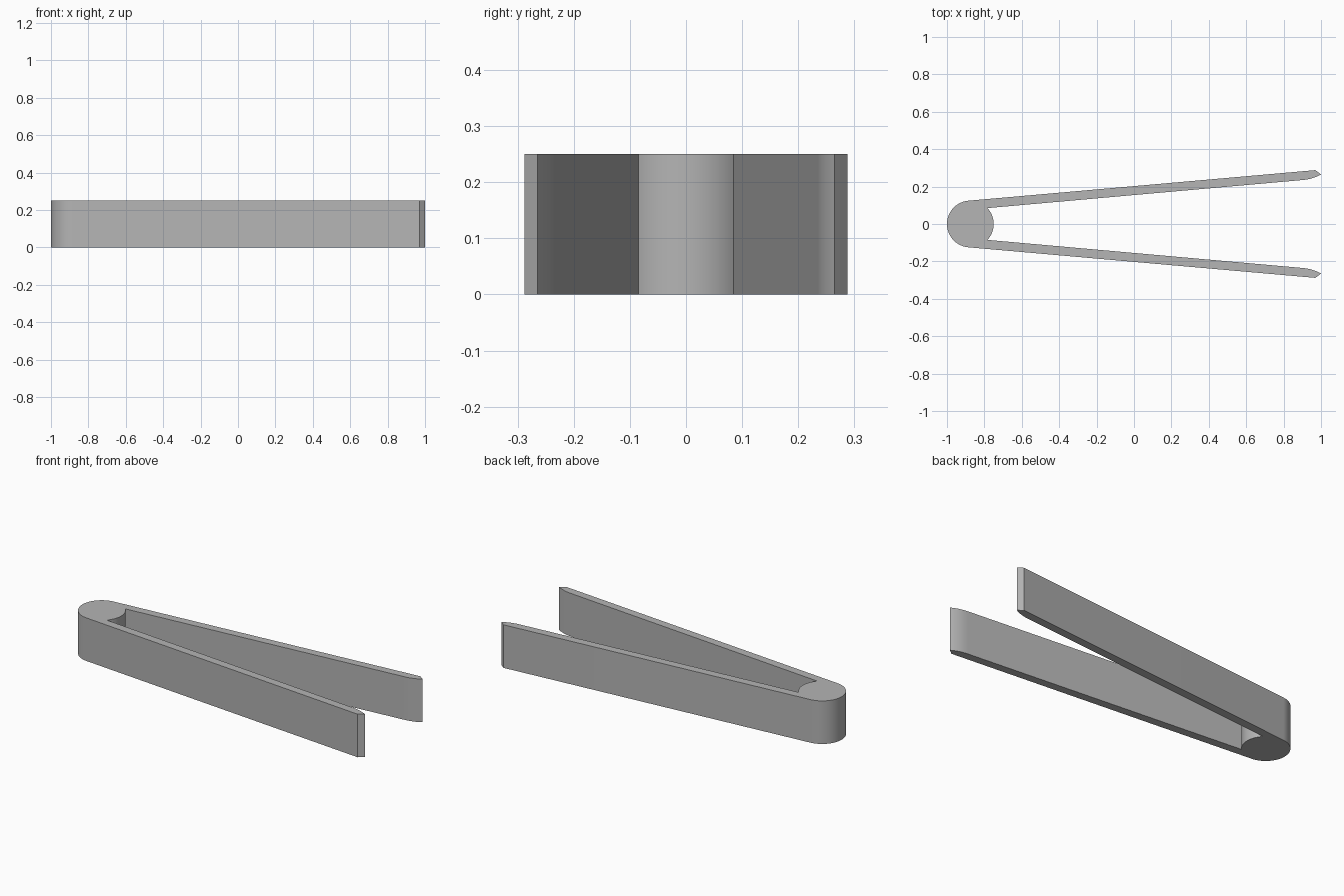
import bpy, bmesh, math
from mathutils import Vector

cube = bpy.data.objects.get("Cube")
if cube:
    bpy.data.objects.remove(cube)

HEIGHT = 0.25
RADIUS = 0.125
CENTER = Vector((-1 + RADIUS, 0))
SLOPE = math.atan(0.0881)      # angle of each arm
THICK = 0.047                  # arm thickness

grey = bpy.data.materials.new("plain grey")
grey.use_nodes = True
color = (0.46, 0.46, 0.46, 1)
grey.diffuse_color = color
grey.node_tree.nodes["Principled BSDF"].inputs["Base Color"].default_value = color


def arc(start, end, steps):
    """Points on the round hinge end between two angles."""
    angles = [start + (end - start) * i / steps for i in range(steps + 1)]
    return [CENTER + RADIUS * Vector((math.cos(a), math.sin(a))) for a in angles]


def bend(a, b, c, steps):
    """Quadratic curve from a to c, pulled towards b."""
    a, b, c = Vector(a), Vector(b), Vector(c)
    return [a.lerp(b, i / steps).lerp(b.lerp(c, i / steps), i / steps)
            for i in range(steps + 1)]


# Upper half of the outline: back of hinge, outer arm, bevelled tip, inner arm, hinge front
inner_angle = math.asin((RADIUS - THICK) / RADIUS) + SLOPE
inner_angle = math.asin(0.085 / RADIUS)
half = arc(math.pi, math.pi / 2 + SLOPE, 24)
half += [Vector((0.97, 0.288))]
half += bend((1.0, 0.265), (0.955, 0.239), (0.9, 0.235), 10)
half += arc(inner_angle, 0, 12)

# Mirror the half across the long axis to close the outline
outline = half + [Vector((p.x, -p.y)) for p in reversed(half[1:-1])]

bm = bmesh.new()
base = bm.faces.new([bm.verts.new((p.x, p.y, 0)) for p in outline])
top = bmesh.ops.extrude_face_region(bm, geom=[base])
bmesh.ops.translate(bm, vec=(0, 0, HEIGHT),
                    verts=[v for v in top["geom"] if isinstance(v, bmesh.types.BMVert)])
if not any(f is base for f in bm.faces):
    bm.faces.new([v for v in bm.verts if v.co.z == 0])
bmesh.ops.recalc_face_normals(bm, faces=bm.faces)

mesh = bpy.data.meshes.new("tweezer_body")
bm.to_mesh(mesh)
bm.free()
mesh.materials.append(grey)
body = bpy.data.objects.new("tweezer_body", mesh)
bpy.context.collection.objects.link(body)

bpy.context.view_layer.objects.active = body
body.select_set(True)
bpy.ops.object.shade_smooth_by_angle(angle=math.radians(25))
